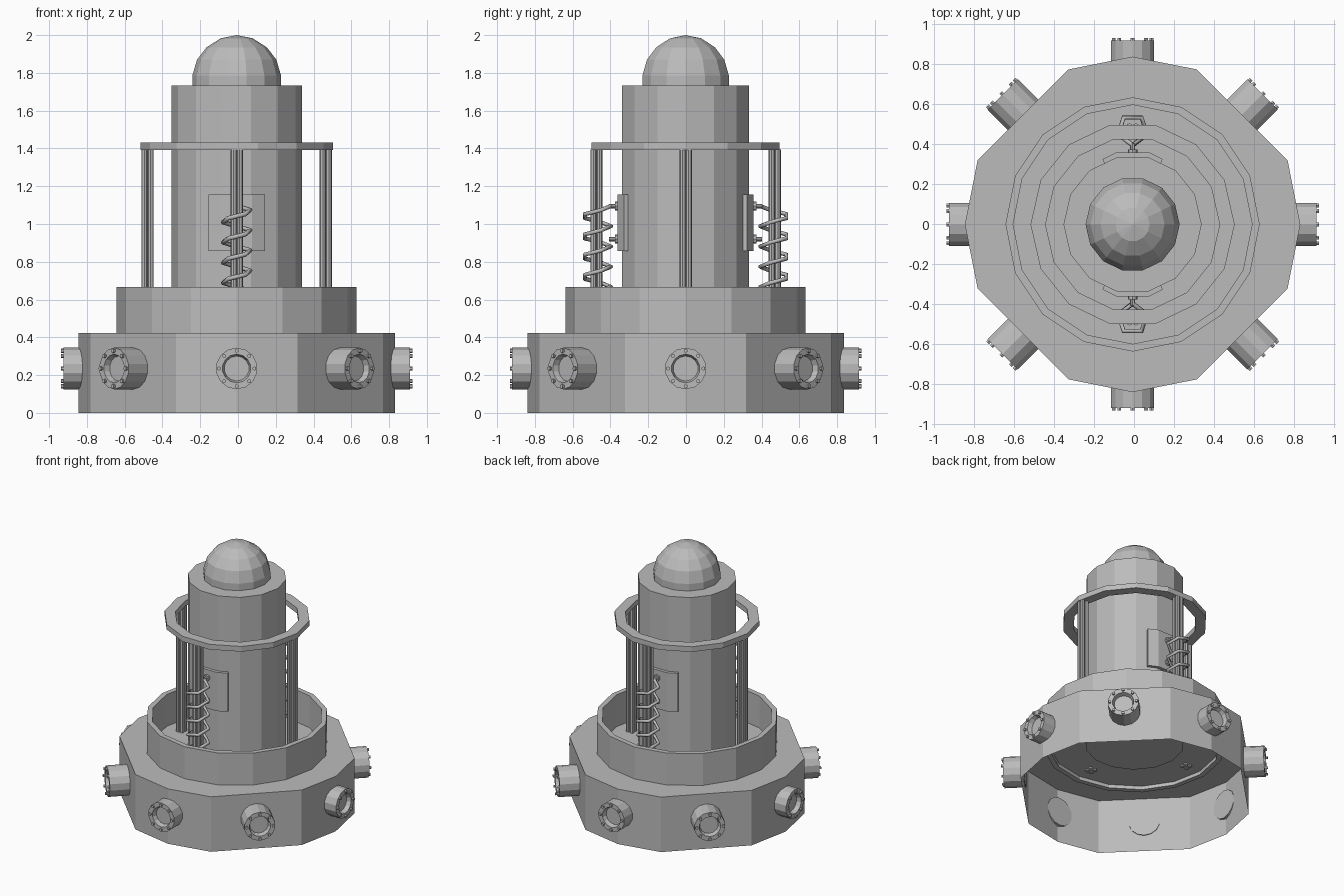
import bpy, bmesh
from math import pi, sin, cos, radians
from mathutils import Matrix, Vector

cube = bpy.data.objects.get("Cube")
if cube:
    bpy.data.objects.remove(cube)

grey = bpy.data.materials.new("plain_grey")
grey.use_nodes = True
grey.diffuse_color = (0.5, 0.5, 0.5, 1)
grey.node_tree.nodes["Principled BSDF"].inputs["Base Color"].default_value = (0.5, 0.5, 0.5, 1)

CENTRE = Matrix.Translation((-0.007, -0.002, 0))


def regular(n, phase=0.0):
    return [phase + 2 * pi * i / n for i in range(n)]


def add_object(name, bm, matrix=Matrix()):
    mesh = bpy.data.meshes.new(name)
    bm.to_mesh(mesh)
    bm.free()
    mesh.materials.append(grey)
    obj = bpy.data.objects.new(name, mesh)
    obj.matrix_world = CENTRE @ matrix
    bpy.context.collection.objects.link(obj)
    return obj


def lathe(bm, profile, angles, loop=False, matrix=Matrix()):
    """Turn (radius, height) points around z; zero radius closes with a point."""
    rings = []
    for r, z in profile:
        steps = angles if r > 0 else [0]
        rings.append([bm.verts.new(matrix @ Vector((r * cos(a), r * sin(a), z))) for a in steps])
    pairs = list(zip(rings, rings[1:]))
    if loop:
        pairs.append((rings[-1], rings[0]))
    n = len(angles)
    for lo, hi in pairs:
        for i in range(n):
            j = (i + 1) % n
            if len(lo) == 1:
                bm.faces.new((lo[0], hi[j], hi[i]))
            elif len(hi) == 1:
                bm.faces.new((lo[i], lo[j], hi[0]))
            else:
                bm.faces.new((lo[i], lo[j], hi[j], hi[i]))


def turned(name, profile, angles, loop=False):
    bm = bmesh.new()
    lathe(bm, profile, angles, loop)
    return add_object(name, bm)


def rod(bm, x, y, z0, z1, r, n):
    lathe(bm, [(0, z0), (r, z0), (r, z1), (0, z1)], regular(n), matrix=Matrix.Translation((x, y, 0)))


# Open-bottomed base with broad flats on the diagonals
base_angles = [radians(22.5 * i) for i in range(16) if i % 4 != 2]
turned("base_shell", [(0.838, 0), (0.838, 0.422), (0, 0.422)], base_angles)

# Raised collar, column, dome and upper ring
turned("collar_wall", [(0.635, 0.395), (0.635, 0.667), (0.597, 0.667), (0.597, 0.395)], regular(16), True)
turned("column", [(0, 0.412), (0.345, 0.412), (0.345, 1.732), (0, 1.732)], regular(14))
dome_profile = [(0.235, 1.725), (0.235, 1.785), (0.21, 1.87), (0.16, 1.935), (0.085, 1.983), (0, 2.0)]
turned("dome", dome_profile, regular(14))
turned("support_ring", [(0.51, 1.392), (0.51, 1.432), (0.435, 1.432), (0.435, 1.392)], regular(14), True)

# Four clustered support rods
for i, name in enumerate(["left", "back", "right", "front"]):
    bm = bmesh.new()
    for a in regular(4, pi / 4):
        rod(bm, 0.472 + 0.023 * cos(a), 0.023 * sin(a), 0.41, 1.395, 0.0165, 8)
    add_object(name + "_support_rod", bm, Matrix.Rotation(i * pi / 2, 4, "Z"))

# Springs, wall plates and pins on the front and back
for name, turn in (("front", 0), ("back", pi)):
    rot = Matrix.Rotation(turn, 4, "Z")

    curve = bpy.data.curves.new(name + "_spring", "CURVE")
    curve.dimensions = "3D"
    curve.bevel_depth = 0.012
    curve.bevel_resolution = 1
    curve.use_fill_caps = True
    spline = curve.splines.new("POLY")
    per_turn, pitch, low, high = 5, 0.107, 0.435, 1.095
    count = int((high - low) / pitch * per_turn) + 1
    spline.points.add(count - 1)
    for k, point in enumerate(spline.points):
        # The last point lies on the side facing the column
        a = pi / 2 - 2 * pi * (count - 1 - k) / per_turn
        z = high - pitch * (count - 1 - k) / per_turn
        point.co = (0.076 * cos(a), -0.472 + 0.076 * sin(a), z, 1)
    curve.materials.append(grey)
    spring = bpy.data.objects.new(name + "_spring", curve)
    spring.matrix_world = CENTRE @ rot
    bpy.context.collection.objects.link(spring)

    bm = bmesh.new()
    outline = [(-0.15, -0.326), (-0.082, -0.36), (0.082, -0.36), (0.15, -0.326), (0.14, -0.3), (-0.14, -0.3)]
    face = bm.faces.new([bm.verts.new((x, y, 0.858)) for x, y in outline])
    top = bmesh.ops.extrude_face_region(bm, geom=[face])["geom"]
    bmesh.ops.translate(bm, vec=(0, 0, 0.297), verts=[v for v in top if isinstance(v, bmesh.types.BMVert)])
    bmesh.ops.recalc_face_normals(bm, faces=bm.faces)
    add_object(name + "_wall_plate", bm, rot)

    bm = bmesh.new()
    for z in (0.92, 1.095):
        along = Matrix.Translation((0, 0, z)) @ Matrix.Rotation(pi / 2, 4, "X")
        lathe(bm, [(0, 0.35), (0.024, 0.35), (0.024, 0.375), (0.012, 0.375), (0.012, 0.405), (0, 0.405)],
              regular(8), matrix=along)
    add_object(name + "_spring_pins", bm, rot)

# Eight bolted portholes around the base
for i in range(8):
    start = 0.768 if i % 2 else 0.815
    bm = bmesh.new()
    lathe(bm, [(0, start), (0.11, start), (0.11, 0.918), (0.076, 0.918), (0.066, 0.885), (0, 0.885)], regular(14))
    for a in regular(8):
        rod(bm, 0.094 * cos(a), 0.094 * sin(a), 0.91, 0.931, 0.011, 6)
    place = (Matrix.Rotation(i * pi / 4, 4, "Z") @ Matrix.Translation((0, 0, 0.235))
             @ Matrix.Rotation(pi / 2, 4, "Y"))
    add_object("porthole_%d" % (i + 1), bm, place)
